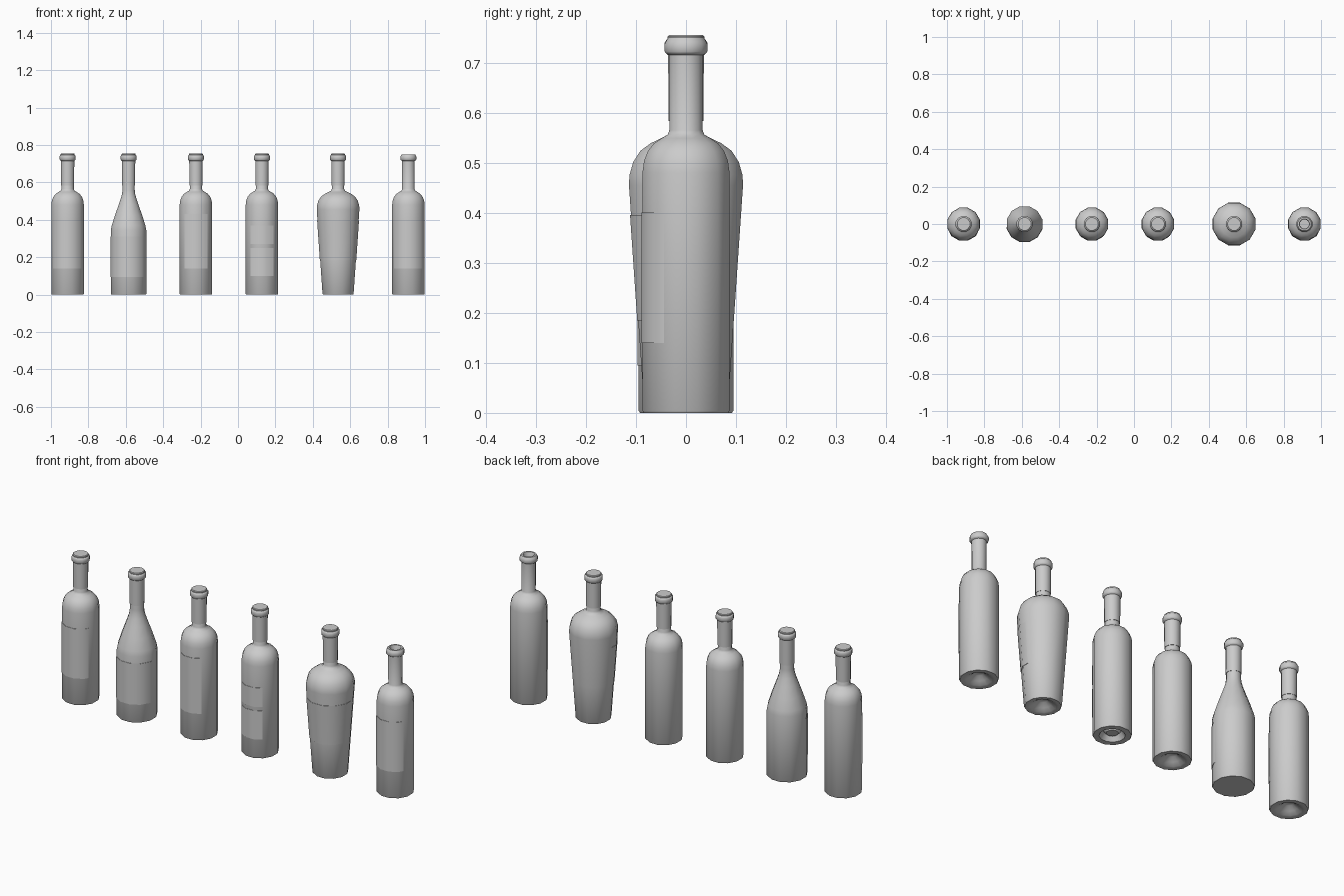
import bpy, bmesh
from math import sin, cos, pi, radians

if "Cube" in bpy.data.objects:
    bpy.data.objects.remove(bpy.data.objects["Cube"])

SIDES = 12


def finish(name, bm, x):
    bmesh.ops.remove_doubles(bm, verts=bm.verts, dist=1e-5)
    me = bpy.data.meshes.new(name)
    bm.to_mesh(me)
    bm.free()
    ob = bpy.data.objects.new(name, me)
    ob.location.x = x
    bpy.context.collection.objects.link(ob)
    bpy.ops.object.select_all(action='DESELECT')
    ob.select_set(True)
    bpy.context.view_layer.objects.active = ob
    bpy.ops.object.shade_smooth_by_angle(angle=radians(40))
    return ob


def sweep(name, profile, x, half=None):
    """Turn an (r, z) profile round z, fully or over +-half degrees about the front."""
    bm = bmesh.new()
    if half is None:
        angles = [2 * pi * (i + 0.5) / SIDES for i in range(SIDES)]
        angles.append(angles[0])
    else:
        # break at the bottle's own corners so the label lies on its facets
        corners = [15 + 30 * k for k in range(-6, 6) if abs(15 + 30 * k) < half]
        angles = [radians(a - 90) for a in [-half] + corners + [half]]

    def radius(r, a):
        if half is None:
            return r
        off = (a + pi / SIDES) % (2 * pi / SIDES) - pi / SIDES
        return r * cos(pi / SIDES) / cos(off)

    cols = [[bm.verts.new((radius(r, a) * cos(a), radius(r, a) * sin(a), z))
             for r, z in profile] for a in angles]
    for c, d in zip(cols, cols[1:]):
        for j in range(len(profile) - 1):
            quad = [c[j], d[j], d[j + 1], c[j + 1]]
            if profile[j][0] == 0:
                quad.pop(1)
            elif profile[j + 1][0] == 0:
                quad.pop(2)
            bm.faces.new(quad)
    return finish(name, bm, x)


# Underside shapes: hollow punt, stepped punt, flat
PUNT = [(0, .035), (.02, .032), (.04, .015), (.06, .003), (.07, 0)]
STEPPED = [(0, .012), (.028, .012), (.042, .028), (.055, .008), (.06, 0)]
FLAT = [(0, 0)]

# Body outlines from base to neck
ROUND = [(.087, 0), (.09, .004), (.09, .48), (.087, .503), (.079, .523),
         (.066, .539), (.05, .549), (.038, .556), (.034, .565)]
SLOPED = [(.095, 0), (.098, .004), (.098, .345), (.093, .37), (.075, .425),
          (.055, .48), (.042, .517), (.036, .54), (.034, .56)]
TAPERED = [(.083, 0), (.086, .004), (.1, .2), (.118, .455), (.117, .475),
           (.109, .502), (.094, .524), (.073, .539), (.051, .549), (.038, .556), (.034, .566)]

# Capsule with rounded collar, and an open lip with bore
CAPSULE = [(.034, .583), (.036, .583), (.037, .715), (.041, .718), (.044, .722), (.044, .74),
           (.041, .745), (.038, .747), (.038, .752), (.035, .755), (0, .755)]
OPEN_LIP = [(.035, .715), (.041, .718), (.044, .722), (.044, .737), (.041, .743),
            (.037, .75), (.028, .75), (.025, .745), (.025, .57), (.045, .53), (0, .53)]

# x, underside, outline, open top, labels as (bottom, top, half angle)
BOTTLES = [
    (-.911, PUNT, ROUND, False, [(.14, .40, 60)]),
    (-.585, FLAT, SLOPED, False, [(.095, .31, 80)]),
    (-.225, PUNT, ROUND, False, [(.14, .43, 42)]),
    (.128, STEPPED, ROUND, False, [(.10, .25, 42), (.27, .37, 42)]),
    (.535, PUNT, TAPERED, False, [(.185, .395, 95)]),
    (.911, PUNT, ROUND, True, [(.14, .40, 60)]),
]


def radius_at(outline, z):
    for (r0, z0), (r1, z1) in zip(outline, outline[1:]):
        if z0 <= z <= z1:
            return r0 + (r1 - r0) * (z - z0) / (z1 - z0)


for i, (x, under, outline, is_open, labels) in enumerate(BOTTLES, 1):
    # glass body, continuing up as the neck
    if is_open:
        sweep(f"open_bottle_{i}", under + outline + OPEN_LIP, x)
    else:
        sweep(f"bottle_{i}", under + outline + [(.034, .70)], x)
        sweep(f"capsule_{i}", CAPSULE, x)
    # paper labels, just proud of the glass
    for k, (z0, z1, half) in enumerate(labels, 1):
        zs = sorted([z0, z1] + [z for _, z in outline if z0 < z < z1])
        path = [(radius_at(outline, z) + .002, z) for z in zs]
        ends = [(path[0][0] - .003, z0)], [(path[-1][0] - .003, z1)]
        sweep(f"label_{i}_{k}", ends[0] + path + ends[1], x, half)
